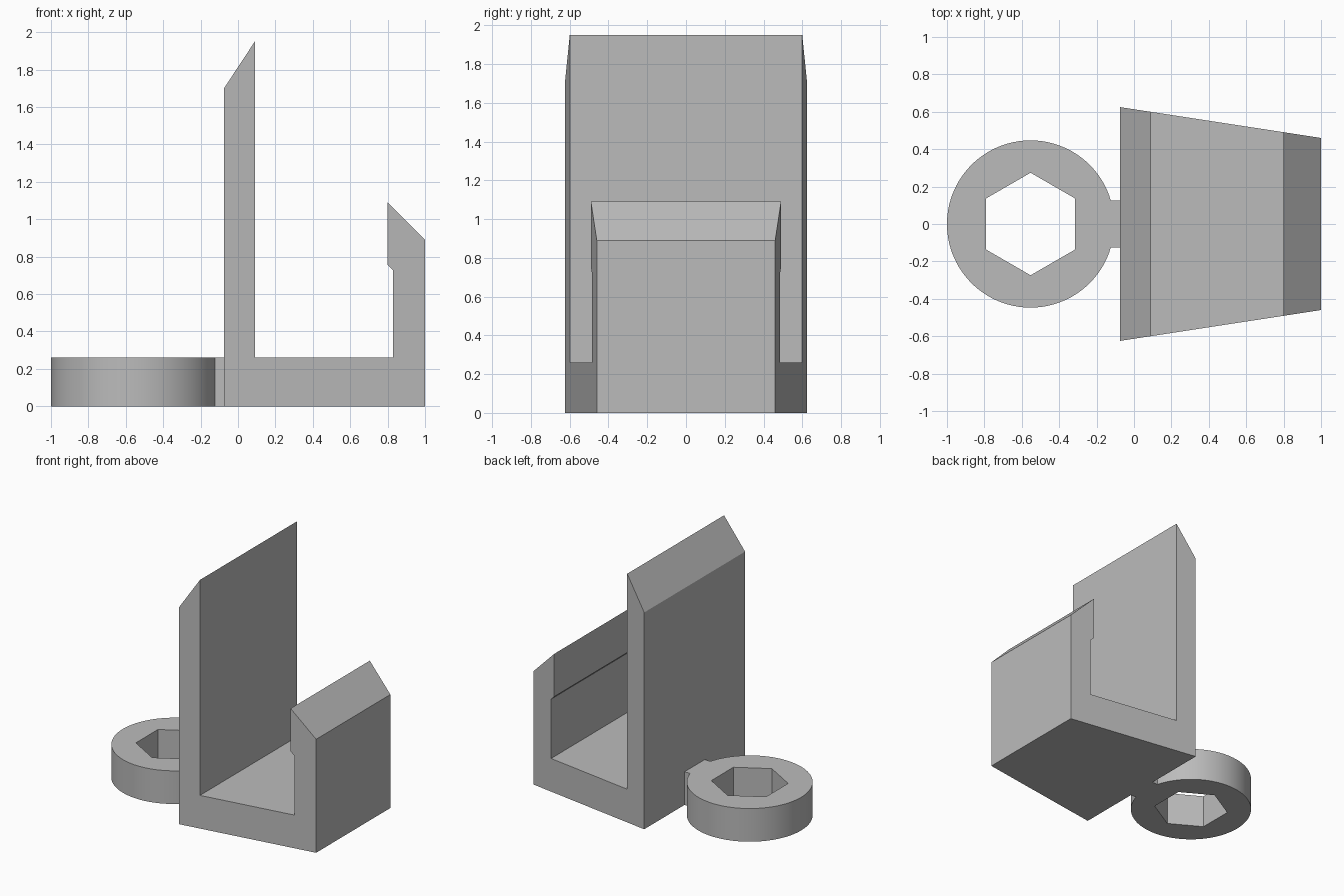
import bpy, bmesh, math
from mathutils import Vector

cube = bpy.data.objects.get("Cube")
if cube:
    bpy.data.objects.remove(cube, do_unlink=True)

# Single grey plastic
grey = bpy.data.materials.new("plain_grey")
grey.use_nodes = True
colour = (0.5, 0.5, 0.5, 1)
grey.diffuse_color = colour
grey.node_tree.nodes["Principled BSDF"].inputs["Base Color"].default_value = colour


def finish(name, bm):
    bmesh.ops.recalc_face_normals(bm, faces=bm.faces)
    mesh = bpy.data.meshes.new(name)
    bm.to_mesh(mesh)
    bm.free()
    mesh.materials.append(grey)
    obj = bpy.data.objects.new(name, mesh)
    bpy.context.collection.objects.link(obj)
    return obj


# Clip body: a side profile spanning a width that tapers towards +x
BACK, FRONT = -0.075, 1.0


def half_width(x):
    t = (x - BACK) / (FRONT - BACK)
    return 0.625 + (0.46 - 0.625) * t


profile = [(BACK, 0), (FRONT, 0), (FRONT, 0.89), (0.8, 1.09), (0.8, 0.755),
           (0.83, 0.725), (0.83, 0.26), (0.09, 0.26), (0.09, 1.95), (BACK, 1.7)]
bm = bmesh.new()
sides = [[bm.verts.new((x, s * half_width(x), z)) for x, z in profile]
         for s in (-1, 1)]
for side in sides:
    bm.faces.new(side)
n = len(profile)
for i in range(n):
    j = (i + 1) % n
    bm.faces.new((sides[0][i], sides[0][j], sides[1][j], sides[1][i]))
finish("clip_body", bm)

# Ring with a short neck and a hexagonal through hole
CENTRE, RADIUS, NECK, HEX, HEIGHT = -0.553, 0.447, 0.125, 0.274, 0.26
SEGMENTS = 96


def polar(radius, angle):
    return (CENTRE + radius * math.cos(angle), radius * math.sin(angle), 0)


start = math.asin(NECK / RADIUS)
sweep = 2 * (math.pi - start)
outline = [polar(RADIUS, start + sweep * i / SEGMENTS) for i in range(SEGMENTS + 1)]
outline += [(BACK, -NECK, 0), (BACK, NECK, 0)]
hexagon = [polar(HEX, math.radians(30 + 60 * i)) for i in range(6)]

bm = bmesh.new()
edges = []
for loop in (outline, hexagon):
    verts = [bm.verts.new(p) for p in loop]
    edges += [bm.edges.new((verts[i - 1], verts[i])) for i in range(len(verts))]
bmesh.ops.triangle_fill(bm, edges=edges, use_beauty=True, normal=Vector((0, 0, 1)))
result = bmesh.ops.extrude_face_region(bm, geom=bm.faces[:], use_keep_orig=True)
top = [v for v in result["geom"] if isinstance(v, bmesh.types.BMVert)]
bmesh.ops.translate(bm, verts=top, vec=(0, 0, HEIGHT))
ring = finish("hex_ring", bm)

# Smooth the round rim, keep the hard edges
bpy.ops.object.select_all(action='DESELECT')
ring.select_set(True)
bpy.context.view_layer.objects.active = ring
bpy.ops.object.shade_smooth_by_angle(angle=math.radians(25))
